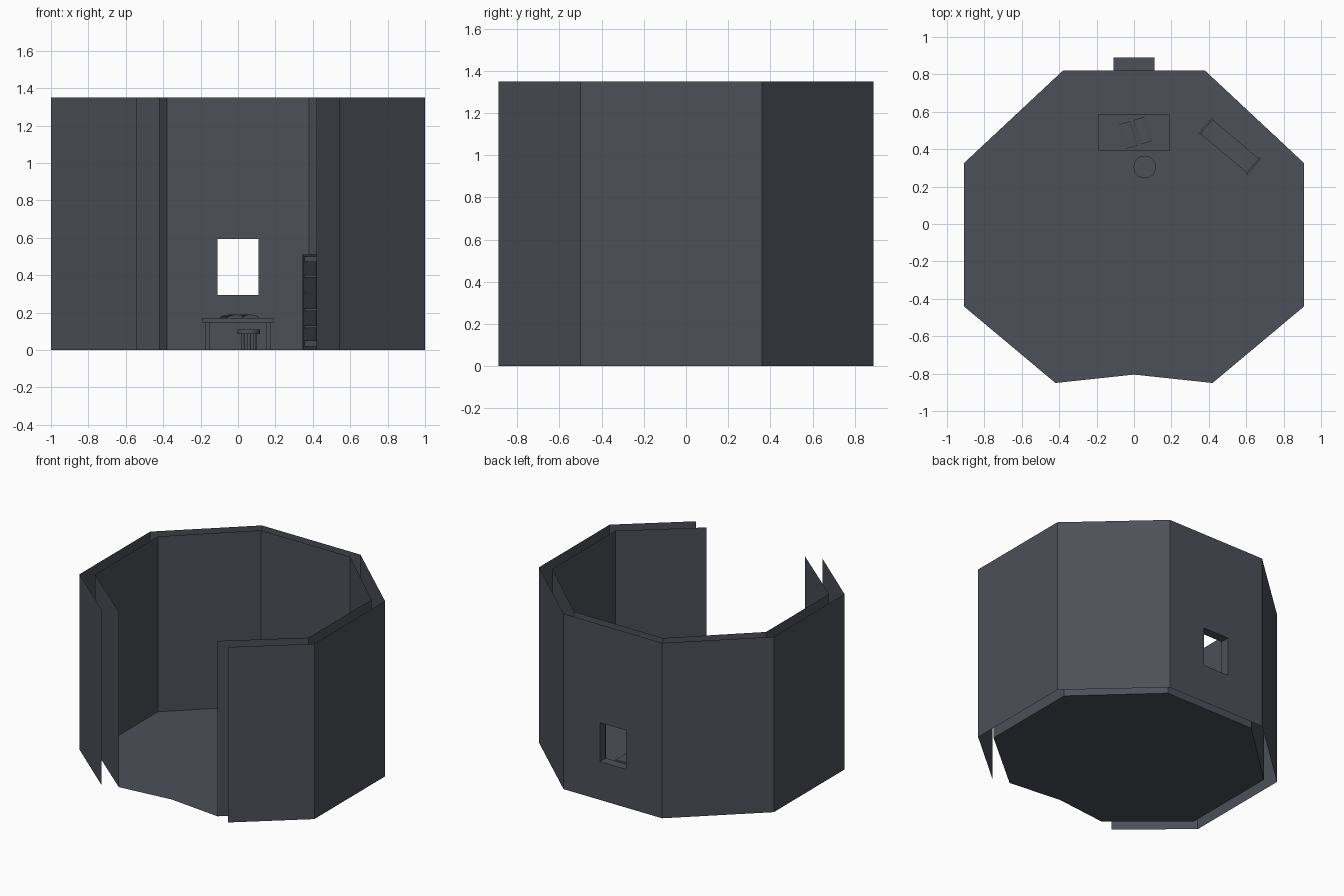
import bpy, bmesh
from math import sin, cos, radians
from mathutils import Matrix, Vector

if "Cube" in bpy.data.objects:
    bpy.data.objects.remove(bpy.data.objects["Cube"])

mat = bpy.data.materials.new("dark_slate")
mat.diffuse_color = (0.075, 0.08, 0.1, 1)
mat.use_nodes = True
mat.node_tree.nodes["Principled BSDF"].inputs["Base Color"].default_value = mat.diffuse_color

HEIGHT = 1.35
WIN_X, WIN_LO, WIN_HI = 0.11, 0.295, 0.595
OUTER = [(0.54, -0.89), (1.0, -0.5), (1.0, 0.36), (0.42, 0.89)]
INNER = [(0.42, -0.85), (0.91, -0.44), (0.91, 0.325), (0.38, 0.82)]


def finish(name, bm, matrix=Matrix()):
    bmesh.ops.remove_doubles(bm, verts=bm.verts, dist=1e-5)
    me = bpy.data.meshes.new(name)
    bm.to_mesh(me)
    bm.free()
    me.materials.append(mat)
    ob = bpy.data.objects.new(name, me)
    ob.matrix_world = matrix
    bpy.context.collection.objects.link(ob)
    return ob


def face(bm, pts):
    return bm.faces.new([bm.verts.new(p) for p in pts])


def box(name, lo, hi, matrix=Matrix()):
    bm = bmesh.new()
    lo, hi = Vector(lo), Vector(hi)
    size, mid = hi - lo, (hi + lo) / 2
    bmesh.ops.create_cube(bm, size=1, matrix=Matrix.Translation(mid) @ Matrix.Diagonal((*size, 1)))
    return finish(name, bm, matrix)


def place(x, y, z, angle):
    return Matrix.Translation((x, y, z)) @ Matrix.Rotation(radians(angle), 4, 'Z')


def mirrored(half):
    return half + [(-x, y) for x, y in reversed(half)]


# thin wall sheet, open at the doorway, with a window in the back panel
def wall(name, half, inward):
    bm = bmesh.new()
    pts = mirrored(half)
    for p, q in zip(pts, pts[1:]):
        if p[0] == -q[0]:
            xs, zs = [p[0], WIN_X, -WIN_X, q[0]], [0, WIN_LO, WIN_HI, HEIGHT]
            for i in range(3):
                for k in range(3):
                    if (i, k) != (1, 1):
                        face(bm, [(xs[i], p[1], zs[k]), (xs[i+1], p[1], zs[k]),
                                  (xs[i+1], p[1], zs[k+1]), (xs[i], p[1], zs[k+1])])
        else:
            face(bm, [(*p, 0), (*q, 0), (*q, HEIGHT), (*p, HEIGHT)])
    if inward:
        bmesh.ops.reverse_faces(bm, faces=bm.faces)
    finish(name, bm)


wall("outer_wall", OUTER, False)
wall("inner_wall", INNER, True)

# window lining between the two walls
bm = bmesh.new()
ring = [(-WIN_X, WIN_LO), (WIN_X, WIN_LO), (WIN_X, WIN_HI), (-WIN_X, WIN_HI)]
y0, y1 = INNER[-1][1], OUTER[-1][1]
for (ax, az), (bx, bz) in zip(ring, ring[1:] + ring[:1]):
    face(bm, [(ax, y0, az), (bx, y0, bz), (bx, y1, bz), (ax, y1, az)])
finish("window_lining", bm)

# floor, with the shallow notch at the doorway
bm = bmesh.new()
face(bm, [(x, y, 0) for x, y in [(0, -0.805)] + mirrored(INNER)])
finish("floor", bm)

# table
box("table_top", (-0.19, 0.39, 0.147), (0.19, 0.585, 0.172))
for sx in (-1, 1):
    for y in (0.415, 0.56):
        x = sx * 0.163
        box("table_leg", (x - 0.013, y - 0.013, 0), (x + 0.013, y + 0.013, 0.147))

# open book: cover and two curved page blocks
book = place(0.008, 0.488, 0.172, 17)
box("book_cover", (-0.087, -0.071, 0), (0.087, 0.071, 0.004), book)
PAGES = [(0.004, 0.004), (0.004, 0.009), (0.015, 0.015), (0.032, 0.018),
         (0.055, 0.016), (0.083, 0.009), (0.083, 0.004)]
for side, label in ((-1, "left"), (1, "right")):
    bm = bmesh.new()
    f = face(bm, [(side * x, -0.068, z) for x, z in PAGES])
    ext = bmesh.ops.extrude_face_region(bm, geom=[f])
    bmesh.ops.translate(bm, vec=(0, 0.136, 0),
                        verts=[v for v in ext["geom"] if isinstance(v, bmesh.types.BMVert)])
    bmesh.ops.recalc_face_normals(bm, faces=bm.faces)
    finish(label + "_pages", bm, book)


# round stool
def cylinder(name, x, y, z0, z1, r, sides):
    bm = bmesh.new()
    bmesh.ops.create_cone(bm, cap_ends=True, segments=sides, radius1=r, radius2=r, depth=z1 - z0)
    ob = finish(name, bm, Matrix.Translation((x, y, (z0 + z1) / 2)))
    for p in ob.data.polygons:
        p.use_smooth = len(p.vertices) == 4


cylinder("stool_seat", 0.058, 0.305, 0.087, 0.111, 0.06, 32)
for a in (33, 153, 273):
    cylinder("stool_leg", 0.058 + 0.037 * cos(radians(a)), 0.305 + 0.037 * sin(radians(a)),
             0, 0.087, 0.009, 12)

# bookcase standing along the back right wall
case = place(0.511, 0.416, 0, -40)
for x in (-0.171, 0.161):
    box("bookcase_side", (x, -0.057, 0), (x + 0.01, 0.057, 0.512), case)
box("bookcase_back", (-0.161, 0.044, 0.02), (0.161, 0.05, 0.5), case)
for i in range(6):
    z = 0.035 + 0.09 * i
    t = 0.015 if i in (0, 5) else 0.006
    box("bookcase_shelf", (-0.161, -0.05, z - t), (0.161, 0.045, z + t), case)
